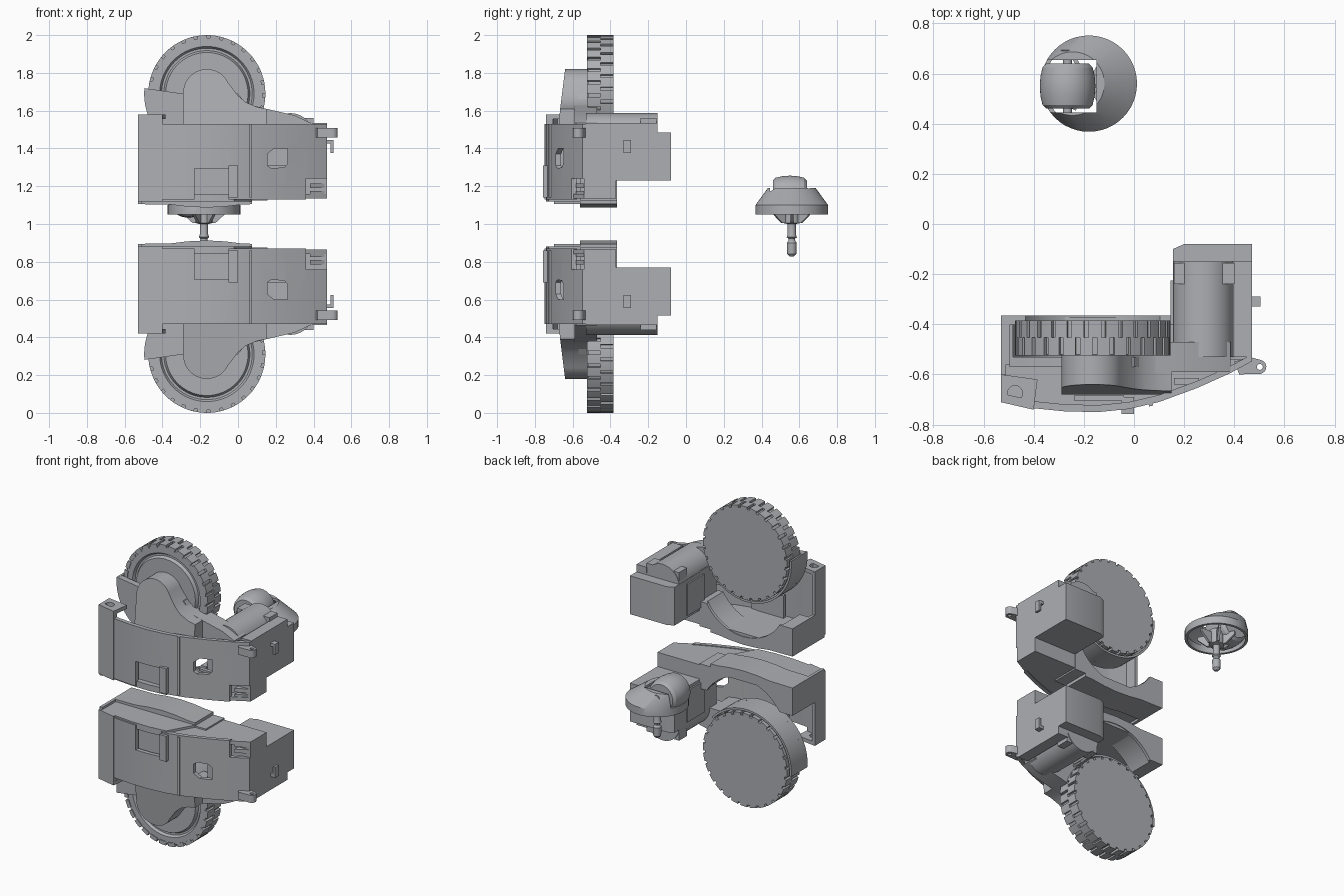
import bpy, bmesh, math
from mathutils import Matrix, Vector

if "Cube" in bpy.data.objects:
    bpy.data.objects.remove(bpy.data.objects["Cube"])

grey = bpy.data.materials.new("plain_grey")
grey.use_nodes = True
grey.diffuse_color = (0.42, 0.43, 0.45, 1)
grey.node_tree.nodes["Principled BSDF"].inputs["Base Color"].default_value = (0.42, 0.43, 0.45, 1)


def finish(name, bm):
    bmesh.ops.recalc_face_normals(bm, faces=bm.faces)
    me = bpy.data.meshes.new(name)
    bm.to_mesh(me)
    bm.free()
    me.materials.append(grey)
    ob = bpy.data.objects.new(name, me)
    bpy.context.collection.objects.link(ob)
    return ob


def place(axis, a, b, t):
    """Point with plane coordinates a, b at distance t along the axis."""
    return Vector({"x": (t, a, b), "y": (a, t, b), "z": (a, b, t)}[axis])


def loft(name, rings):
    bm = bmesh.new()
    loops = [[bm.verts.new(p) for p in ring] for ring in rings]
    n = len(loops[0])
    for low, high in zip(loops, loops[1:]):
        for i in range(n):
            bm.faces.new((low[i], low[(i + 1) % n], high[(i + 1) % n], high[i]))
    bm.faces.new(loops[0][::-1])
    bm.faces.new(loops[-1])
    return finish(name, bm)


def prism(name, pts, axis, lo, hi):
    return loft(name, [[place(axis, a, b, t) for a, b in pts] for t in (lo, hi)])


def box(name, x, y, z):
    return prism(name, [(x[0], y[0]), (x[1], y[0]), (x[1], y[1]), (x[0], y[1])], "z", *z)


def arc(a, b, r, start, end, n):
    angles = [math.radians(start + (end - start) * i / n) for i in range(n + 1)]
    return [(a + r * math.cos(t), b + r * math.sin(t)) for t in angles]


def lathe(name, profile, axis, a, b, n=48):
    """Solid of revolution from (radius, distance) pairs."""
    return loft(name, [[place(axis, *p, t) for p in arc(a, b, r, 0, 360, n)[:-1]]
                       for r, t in profile])


def cylinder(name, axis, a, b, r, lo, hi, n=32):
    return lathe(name, [(r, lo), (r, hi)], axis, a, b, n)


def cut(ob, *cutters):
    for c in cutters:
        mod = ob.modifiers.new("cut", "BOOLEAN")
        mod.operation, mod.solver, mod.object = "DIFFERENCE", "EXACT", c
    bpy.context.view_layer.update()
    ev = ob.evaluated_get(bpy.context.evaluated_depsgraph_get())
    me = bpy.data.meshes.new_from_object(ev)
    ob.modifiers.clear()
    ob.data = me
    for c in cutters:
        bpy.data.objects.remove(c)
    return ob


WX, WZ = -0.165, 1.69          # wheel centre
module = []
add = module.append

# Drive wheel: dished disc with two staggered rows of tread blocks
add(lathe("wheel", [(0.02, -0.385), (0.295, -0.385), (0.295, -0.52), (0.25, -0.52), (0.24, -0.505),
                    (0.228, -0.505), (0.218, -0.525), (0.02, -0.525)], "y", WX, WZ, 64))
TEETH = 28
pitch = 360 / TEETH
bm = bmesh.new()
for row, (lo, hi) in enumerate([(-0.525, -0.452), (-0.452, -0.385)]):
    for i in range(TEETH):
        s = (i + row / 2) * pitch
        outline = arc(WX, WZ, 0.285, s, s + pitch * 0.74, 2) + arc(WX, WZ, 0.31, s + pitch * 0.74, s, 2)
        ends = [[bm.verts.new((a, t, b)) for a, b in outline] for t in (lo, hi)]
        for k in range(6):
            bm.faces.new((ends[0][k], ends[0][k - 1], ends[1][k - 1], ends[1][k]))
        bm.faces.new(ends[0])
        bm.faces.new(ends[1][::-1])
add(finish("wheel_tread", bm))

# Wheel guard wrapped round the inner half, with its front plate
add(prism("wheel_guard", arc(WX, WZ, 0.332, 175, 320, 28) + arc(WX, WZ, 0.318, 320, 175, 28), "y", -0.55, -0.40))
add(prism("guard_plate", arc(WX, WZ, 0.332, 175, 330, 28) + [(0.0, WZ), (-0.29, WZ)], "y", -0.57, -0.53))

# Gear arm: rounded boss and a sloping tail toward the motor
boss = [(-0.29, 1.46)] + arc(WX, 1.695, 0.125, 180, 25, 20) + [(0.0, 1.68), (0.04, 1.645), (0.1, 1.62), (0.15, 1.61), (0.15, 1.46)]
arm = prism("arm_boss", boss, "y", -0.68, -0.52)
for v in arm.data.vertices:      # front face leans back toward the top
    if v.co.y < -0.6:
        v.co.y += 0.04 * max(0, v.co.z - 1.5) / 0.32
add(arm)
add(prism("arm_tail", [(0.05, 1.46), (0.05, 1.635), (0.15, 1.61), (0.3, 1.575), (0.385, 1.535), (0.385, 1.46)],
          "y", -0.59, -0.47))

# Curved front shell with a pocket, a window and a corner notch
front = [(-0.53, -0.705), (-0.4, -0.735), (-0.27, -0.748), (-0.14, -0.75), (-0.02, -0.738), (0.1, -0.71),
         (0.25, -0.655), (0.38, -0.597), (0.47, -0.548)]


def inset(pts, d):
    return [(x, y + d) for x, y in pts]


shell = prism("front_shell", front + inset(front, 0.028)[::-1], "z", 1.13, 1.53)
window = [(0.155, 1.31), (0.175, 1.295), (0.245, 1.3), (0.262, 1.32), (0.262, 1.4), (0.19, 1.4), (0.155, 1.37)]
add(cut(shell,
        box("pocket_cutter", (-0.23, -0.05), (-0.8, -0.6), (1.1, 1.295)),
        prism("window_cutter", window, "y", -0.8, -0.55),
        box("notch_cutter", (0.36, 0.5), (-0.8, -0.5), (1.1, 1.24))))
add(box("pocket_back", (-0.24, -0.04), (-0.705, -0.685), (1.13, 1.31)))
add(box("pocket_bar", (-0.05, 0.0), (-0.757, -0.69), (1.14, 1.31)))
add(box("window_rib", (0.16, 0.26), (-0.64, -0.615), (1.295, 1.31)))
for z in (1.15, 1.19):
    add(prism("notch_rib", inset(front[-2:], 0.015) + inset(front[-2:], 0.06)[::-1], "z", z, z + 0.025))
left = front[:2]
add(prism("end_panel", inset(left, -0.006) + inset(left, 0.03)[::-1], "z", 1.12, 1.58))
add(prism("shell_seam", inset([(0.06, -0.72), (0.075, -0.716)], -0.008) + [(0.075, -0.69), (0.06, -0.69)],
          "z", 1.14, 1.53))

# Floor with the wheel well and the back ledge
floor_front = inset(front, 0.01)
add(prism("floor", floor_front + [(0.47, -0.37), (-0.53, -0.37)], "z", 1.135, 1.16))
add(cut(box("wheel_well", (-0.53, 0.155), (-0.56, -0.365), (1.125, 1.29)),
        cylinder("well_cutter", "y", WX, 1.47, 0.335, -0.6, -0.385, 64),
        cylinder("rim_cutter", "y", WX, 1.455, 0.315, -0.39, -0.3, 64)))
add(prism("back_ledge", [(-0.53, 1.135), (-0.53, 1.105), (-0.36, 1.103), (-0.27, 1.092), (-0.165, 1.087),
                         (-0.07, 1.092), (0.02, 1.103), (0.075, 1.105), (0.075, 1.135)], "y", -0.56, -0.365))
lip = [p for p in floor_front if p[0] < 0.1]
add(prism("floor_lip", lip + [(0.075, -0.56), (-0.53, -0.56)], "z", 1.12, 1.136))
add(box("side_wall", (-0.53, -0.51), (-0.70, -0.365), (1.105, 1.29)))

# Corner post and screw tab
add(box("corner_post", (-0.53, -0.51), (-0.705, -0.6), (1.13, 1.57)))
tab = [(-0.53, -0.6), (-0.53, -0.7), (-0.515, -0.712), (-0.4, -0.738), (-0.385, -0.62)]
add(cut(prism("screw_tab", tab, "z", 1.555, 1.58), cylinder("hole_cutter", "z", -0.475, -0.675, 0.03, 1.5, 1.6)))

# Motor housing
add(box("gear_case", (0.155, 0.47), (-0.54, -0.37), (1.135, 1.49)))
add(prism("motor_box", [(0.155, -0.5), (0.47, -0.5), (0.47, -0.08), (0.2, -0.08), (0.155, -0.1)], "z", 1.23, 1.485))
add(cylinder("motor_can", "y", 0.277, 1.465, 0.122, -0.53, -0.15, 40))
add(box("motor_rail", (0.395, 0.47), (-0.53, -0.15), (1.45, 1.535)))
add(box("motor_strap", (0.16, 0.40), (-0.24, -0.155), (1.45, 1.56)))
add(box("case_rim", (0.145, 0.165), (-0.4, -0.225), (1.25, 1.46)))

# Side lug and clip
lug = [(0.4, -0.55), (0.42, -0.6)] + arc(0.5, -0.57, 0.028, -100, 70, 8) + [(0.46, -0.53)]
add(cut(prism("side_lug", lug, "z", 1.458, 1.508), cylinder("lug_cutter", "z", 0.502, -0.57, 0.012, 1.4, 1.6, 16)))
add(box("clip_foot", (0.46, 0.505), (-0.33, -0.29), (1.425, 1.445)))
add(box("clip_hook", (0.49, 0.505), (-0.33, -0.29), (1.375, 1.43)))

# Second module is the mirror image below the middle plane
for ob in module:
    ob.data.transform(Matrix.Translation((0, 0, -1)))
    ob.location.z = 1
    mod = ob.modifiers.new("mirror", "MIRROR")
    mod.use_axis = (False, False, True)
    mod.use_mirror_merge = False

# Caster: lopsided hollow dome with a slot for the roller
CX, CY = -0.18, 0.56


def dome(name, d, low):
    rings = [(CX, 0.192 - d, low), (CX, 0.192 - d, 1.1 - d / 2), (-0.245, 0.127 - d, 1.19 - d)]
    return loft(name, [[(a, b, z) for a, b in arc(cx, CY, r, 0, 360, 48)[:-1]] for cx, r, z in rings])


shade = cut(dome("caster_dome", 0, 1.05), dome("hollow_cutter", 0.016, 1.0),
            box("slot_cutter", (-0.45, -0.15), (0.445, 0.655), (1.1, 1.3)))
RX, RZ = -0.265, 1.145
roller = lathe("caster_roller", [(0.02, 0.46), (0.085, 0.46), (0.1, 0.475), (0.108, 0.51), (0.111, 0.55),
                                 (0.108, 0.59), (0.1, 0.625), (0.085, 0.64), (0.02, 0.64)], "y", RX, RZ)
axle = cylinder("caster_axle", "y", RX, RZ, 0.018, 0.43, 0.69, 16)
axle_cap = cylinder("axle_cap", "y", RX, RZ + 0.01, 0.026, 0.675, 0.695, 16)
stem = lathe("caster_stem", [(0.012, 0.828), (0.024, 0.842), (0.026, 0.9), (0.018, 0.912), (0.018, 0.922),
                             (0.027, 0.93), (0.022, 0.945), (0.022, 1.0), (0.045, 1.005), (0.045, 1.1)], "z", CX, CY, 24)
for angle in range(0, 180, 60):
    rib = prism("caster_rib", [(-0.06, 1.005), (0.06, 1.005), (0.12, 1.06), (0.12, 1.08), (-0.12, 1.08), (-0.12, 1.06)],
                "y", -0.008, 0.008)
    rib.data.transform(Matrix.Translation((CX, CY, 0)) @ Matrix.Rotation(math.radians(angle), 4, "Z"))

# Smooth curved faces, keep edges sharp
bpy.ops.object.select_all(action="DESELECT")
for ob in bpy.context.collection.objects:
    if ob.type == "MESH" and ob.data.materials and ob.data.materials[0] == grey:
        ob.select_set(True)
        bpy.context.view_layer.objects.active = ob
bpy.ops.object.shade_smooth_by_angle(angle=math.radians(30))
